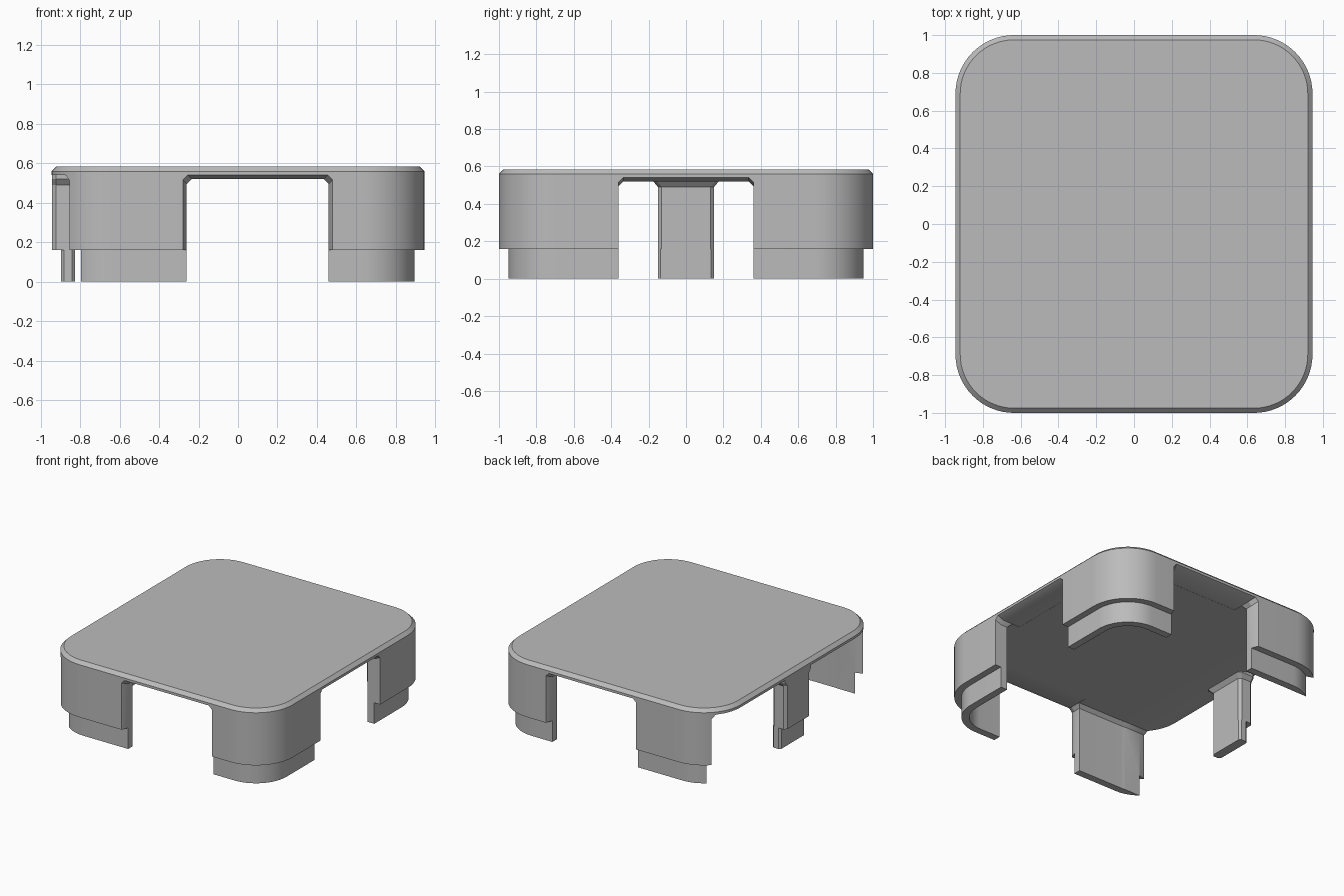
import bpy, bmesh, math

if "Cube" in bpy.data.objects:
    bpy.data.objects.remove(bpy.data.objects["Cube"], do_unlink=True)

HALF_X, HALF_Y, RADIUS = 0.945, 1.0, 0.31
UNDERSIDE = 0.52
WALL = 0.105

grey = bpy.data.materials.new("plain grey")
grey.use_nodes = True
COLOUR = (0.5, 0.5, 0.5, 1)
grey.diffuse_color = COLOUR
grey.node_tree.nodes["Principled BSDF"].inputs["Base Color"].default_value = COLOUR


def loft(name, rings):
    """Closed solid skinned through rings of equal point count."""
    bm = bmesh.new()
    loops = [[bm.verts.new(p) for p in ring] for ring in rings]
    for a, b in zip(loops, loops[1:]):
        for i in range(len(a)):
            j = (i + 1) % len(a)
            bm.faces.new((a[i], a[j], b[j], b[i]))
    bm.faces.new(loops[0])
    bm.faces.new(loops[-1])
    bmesh.ops.recalc_face_normals(bm, faces=bm.faces)
    mesh = bpy.data.meshes.new(name)
    bm.to_mesh(mesh)
    bm.free()
    obj = bpy.data.objects.new(name, mesh)
    bpy.context.collection.objects.link(obj)
    mesh.materials.append(grey)
    return obj


def rounded_ring(inset, z, steps=16):
    """Rounded rectangle, inset from the outer wall."""
    r = RADIUS - inset
    pts = []
    for k, (sx, sy) in enumerate(((1, 1), (-1, 1), (-1, -1), (1, -1))):
        for i in range(steps + 1):
            a = math.pi / 2 * (k + i / steps)
            pts.append((sx * (HALF_X - RADIUS) + r * math.cos(a),
                        sy * (HALF_Y - RADIUS) + r * math.sin(a), z))
    return pts


def opening(place, low, high, depths, side_grow, top_grow):
    """Cutter for a wall opening whose outer edge flares."""
    rings = []
    for depth, g in zip(depths, (0, 0, 1, 1)):
        a, b = low - g * side_grow, high + g * side_grow
        top, c = UNDERSIDE + 0.001 + g * top_grow, 0.025
        profile = ((a, -0.2), (b, -0.2), (b, top - c), (b - c, top),
                   (a + c, top), (a, top - c))
        rings.append([place(u, depth, z) for u, z in profile])
    cutter = loft("opening_cutter", rings)
    cutter.hide_render = True
    return cutter


def smooth(obj):
    bpy.ops.object.select_all(action="DESELECT")
    obj.select_set(True)
    bpy.context.view_layer.objects.active = obj
    bpy.ops.object.shade_smooth_by_angle(angle=math.radians(25))


# Lid: stepped outer skirt, chamfered top, hollow inside with a small cove
lid = loft("lid", [rounded_ring(i, z) for i, z in (
    (WALL, 0), (0.05, 0), (0.05, 0.16), (0, 0.16), (0, 0.56), (0.025, 0.585))])
cavity = loft("cavity_cutter", [rounded_ring(i, z) for i, z in (
    (WALL, -0.2), (WALL, 0.495), (WALL + 0.025, UNDERSIDE))])
cavity.hide_render = True

# Openings in the four walls
end_depths = (0.8, 0.95, 1.0, 1.2)
cutters = [
    cavity,
    opening(lambda u, d, z: (u, -d, z), -0.26, 0.46, end_depths, 0.02, 0.02),
    opening(lambda u, d, z: (u, d, z), -0.26, 0.46, end_depths, 0.02, 0.02),
    opening(lambda u, d, z: (d, u, z), -0.36, 0.36, (0.75, 0.895, HALF_X, 1.2), 0, 0.02),
    opening(lambda u, d, z: (-d, u, z), -0.893, 0.893, (0.6, 0.8, 0.88, 1.2), 0.025, 0.02),
]
bpy.context.view_layer.objects.active = lid
for cutter in cutters:
    mod = lid.modifiers.new("cut", "BOOLEAN")
    mod.operation = "DIFFERENCE"
    mod.solver = "EXACT"
    mod.object = cutter
    bpy.ops.object.modifier_apply(modifier=mod.name)
    bpy.data.objects.remove(cutter, do_unlink=True)
smooth(lid)


# Post standing alone in the middle of the wide side opening
def post_ring(outer, inner, half, z, bevel=0.015):
    side = [(outer, half - bevel), (outer + bevel, half),
            (inner - bevel, half), (inner, half - bevel)]
    return [(x, y, z) for x, y in side] + [(x, -y, z) for x, y in reversed(side)]


post = loft("side_post", [
    post_ring(-0.898, -0.827, 0.15, 0),
    post_ring(-0.898, -0.827, 0.15, 0.16),
    post_ring(-0.944, -0.827, 0.15, 0.16, 0.02),
    post_ring(-0.944, -0.827, 0.15, 0.49, 0.02),
    post_ring(-0.944, -0.80, 0.175, UNDERSIDE, 0.02),
    post_ring(-0.944, -0.80, 0.175, 0.55, 0.02)])
smooth(post)
